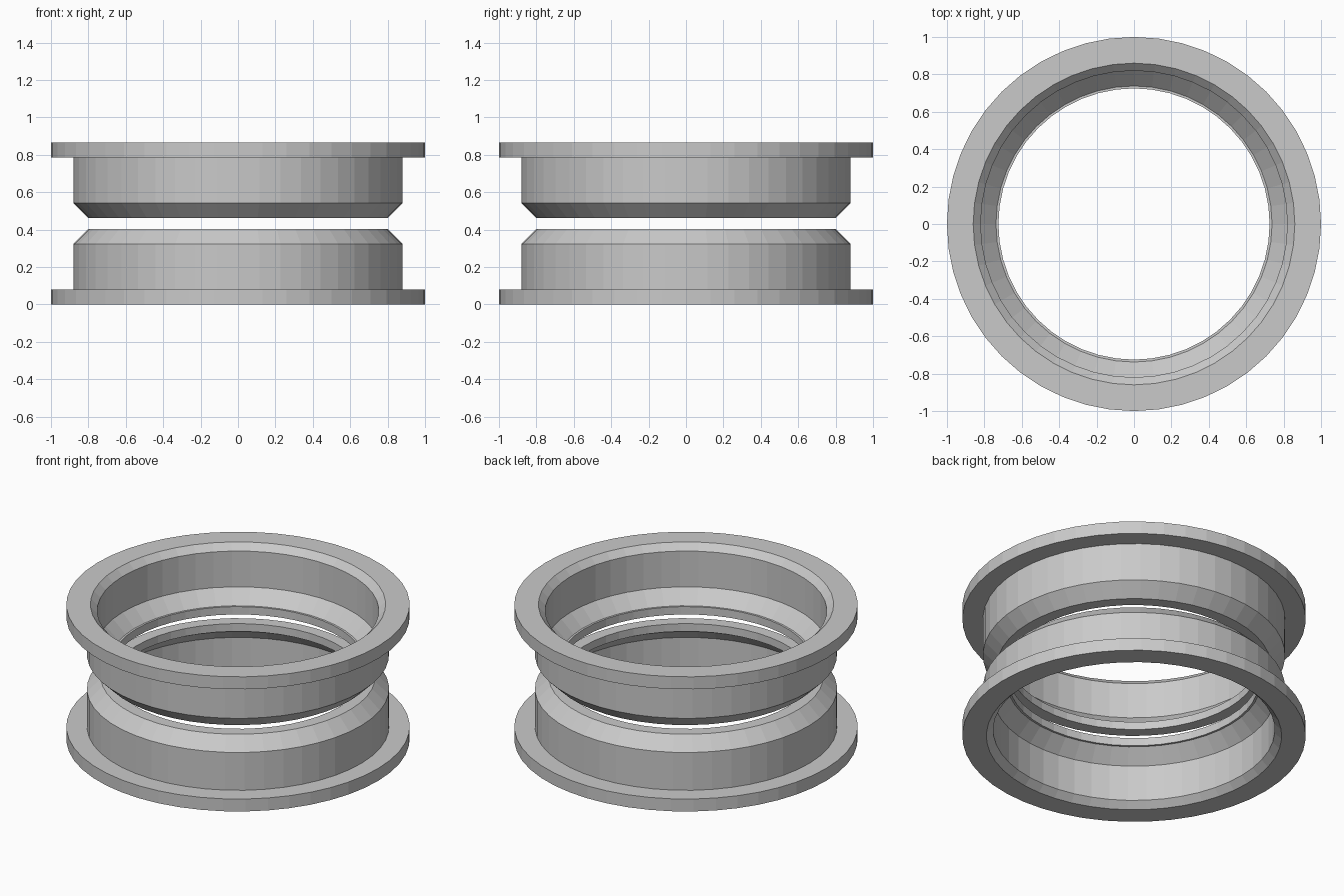
import bpy
import bmesh
import math

SEGMENTS = 48
HEIGHT = 0.865

cube = bpy.data.objects.get("Cube")
if cube:
    bpy.data.objects.remove(cube, do_unlink=True)

# Plain grey metal
metal = bpy.data.materials.new("grey_metal")
metal.use_nodes = True
grey = (0.59, 0.59, 0.59, 1.0)
metal.diffuse_color = grey
metal.node_tree.nodes["Principled BSDF"].inputs["Base Color"].default_value = grey

# Cross-section (radius, height) of one flanged ring
PROFILE = [
    (1.0, 0.0), (1.0, 0.08),                    # flange rim
    (0.88, 0.08), (0.88, 0.323), (0.80, 0.403),  # barrel and outer bevel
    (0.725, 0.403), (0.725, 0.353),             # inner lip
    (0.738, 0.353), (0.82, 0.27),               # ledge and inner slope
    (0.82, 0.04), (0.86, 0.0),                  # bore and mouth chamfer
]


def flanged_ring(name, flipped):
    """Revolve the closed profile around z, optionally turned upside down."""
    bm = bmesh.new()
    loops = []
    for i in range(SEGMENTS):
        a = math.tau * i / SEGMENTS
        loops.append([
            bm.verts.new((r * math.cos(a), r * math.sin(a),
                          HEIGHT - z if flipped else z))
            for r, z in PROFILE])
    n = len(PROFILE)
    for i in range(SEGMENTS):
        here, there = loops[i], loops[(i + 1) % SEGMENTS]
        for j in range(n):
            k = (j + 1) % n
            bm.faces.new((here[j], there[j], there[k], here[k]))
    bmesh.ops.recalc_face_normals(bm, faces=bm.faces)
    mesh = bpy.data.meshes.new(name)
    bm.to_mesh(mesh)
    bm.free()
    mesh.materials.append(metal)
    ring = bpy.data.objects.new(name, mesh)
    bpy.context.collection.objects.link(ring)
    return ring


# Two mirrored rings with a narrow gap between them
flanged_ring("lower_ring", False)
flanged_ring("upper_ring", True)
